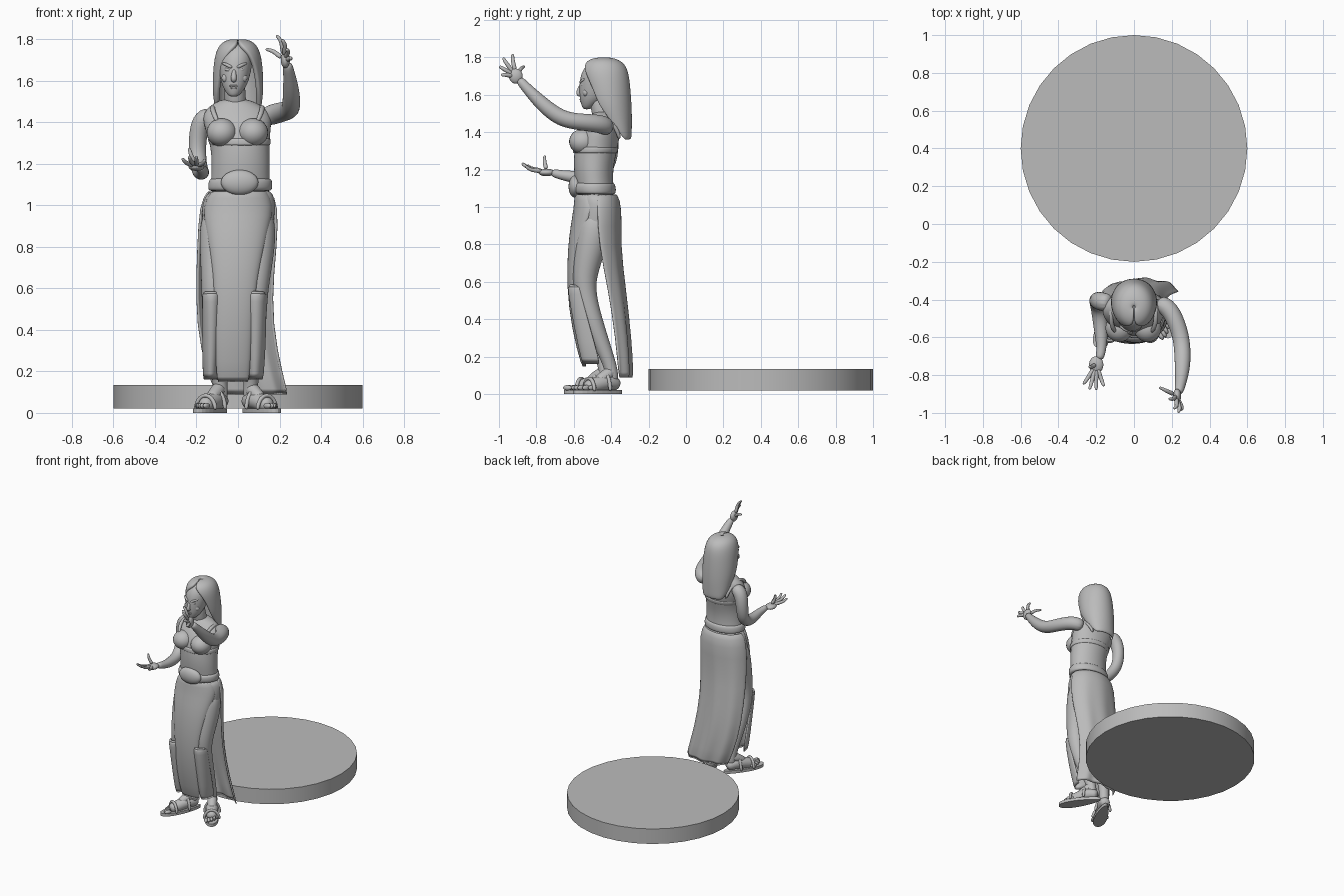
import bpy, bmesh, math
from math import sin, cos, pi, radians
from mathutils import Vector, Matrix

if "Cube" in bpy.data.objects:
    bpy.data.objects.remove(bpy.data.objects["Cube"])

stone = bpy.data.materials.new("plain grey")
stone.use_nodes = True
grey = (.5, .5, .5, 1)
stone.diffuse_color = grey
stone.node_tree.nodes["Principled BSDF"].inputs["Base Color"].default_value = grey


def finish(name, bm, level=0, thick=0, smooth=True):
    """Turn a bmesh into a named, shaded object."""
    bmesh.ops.recalc_face_normals(bm, faces=bm.faces)
    mesh = bpy.data.meshes.new(name)
    bm.to_mesh(mesh)
    bm.free()
    mesh.materials.append(stone)
    for face in mesh.polygons:
        face.use_smooth = smooth
    obj = bpy.data.objects.new(name, mesh)
    bpy.context.scene.collection.objects.link(obj)
    if thick:
        shell = obj.modifiers.new("Thickness", 'SOLIDIFY')
        shell.thickness = thick
        shell.offset = 0
    if level:
        rounding = obj.modifiers.new("Rounding", 'SUBSURF')
        rounding.levels = rounding.render_levels = level
    return obj


def loft(name, rings, closed=True, level=2, thick=0, smooth=True):
    """Skin a row of point rings; closed rings also get end caps."""
    bm = bmesh.new()
    rows = [[bm.verts.new(p) for p in ring] for ring in rings]
    count = len(rows[0])
    for low, high in zip(rows, rows[1:]):
        for i in range(count if closed else count - 1):
            j = (i + 1) % count
            bm.faces.new((low[i], low[j], high[j], high[i]))
    if closed:
        bm.faces.new(rows[0])
        bm.faces.new(rows[-1])
    return finish(name, bm, level, thick, smooth)


def body(name, sections, sides=20):
    """Stack of level ellipses: z, centre x, centre y, half width, half depth."""
    turn = [2 * pi * i / sides for i in range(sides)]
    return loft(name, [[(cx + rx * cos(a), cy + ry * sin(a), z) for a in turn]
                       for z, cx, cy, rx, ry in sections])


def tube(name, points, sides=12, level=2):
    """Round limb through points: x, y, z, radius."""
    path = [Vector(p[:3]) for p in points]
    side = Vector((.3, .2, 1)).cross(path[1] - path[0]).normalized()
    rings = []
    for i, centre in enumerate(path):
        along = (path[min(i + 1, len(path) - 1)] - path[max(i - 1, 0)]).normalized()
        side = (side - along * side.dot(along)).normalized()
        other = along.cross(side)
        turn = [2 * pi * k / sides for k in range(sides)]
        rings.append([centre + points[i][3] * (side * cos(a) + other * sin(a)) for a in turn])
    return loft(name, rings, level=level)


def blob(name, centre, radii, tilt=(0, 0, 0)):
    bm = bmesh.new()
    bmesh.ops.create_uvsphere(bm, u_segments=24, v_segments=16, radius=1)
    obj = finish(name, bm)
    obj.location, obj.scale = centre, radii
    obj.rotation_euler = [radians(t) for t in tilt]
    return obj


def sheet(name, rows, fold=0, columns=24):
    """Hanging cloth: z, left x, right x, middle y, depth of the wrap."""
    rings = []
    for z, x0, x1, y, depth in rows:
        ring = []
        for i in range(columns + 1):
            a = pi * (i / columns - .5)
            ripple = fold * (1.1 - z) * cos(a * 8)
            ring.append(((x0 + x1) / 2 + (x1 - x0) / 2 * sin(a),
                         y + depth * (1 - cos(a)) + ripple, z))
        rings.append(ring)
    return loft(name, rings, closed=False, level=1, thick=.014)


# Round base
bpy.ops.mesh.primitive_cylinder_add(vertices=32, radius=.6, depth=.115, location=(0, .4, .0775))
base = bpy.context.object
base.name = "round_base"
base.data.materials.append(stone)
bpy.ops.object.shade_smooth_by_angle(angle=radians(30))

# Torso, neck and hips
body("torso", [(1.05, .01, -.48, .15, .1), (1.12, .012, -.49, .142, .102),
               (1.2, .013, -.495, .142, .106), (1.28, .01, -.487, .142, .114),
               (1.36, 0, -.472, .158, .118), (1.43, -.005, -.455, .172, .1),
               (1.48, -.01, -.44, .13, .075), (1.515, -.015, -.445, .055, .05)])
tube("neck", [(-.01, -.435, 1.45, .058), (-.015, -.46, 1.53, .052), (-.015, -.47, 1.61, .052)])
body("hips", [(1.09, .015, -.485, .145, .1), (1.02, .005, -.465, .178, .118),
              (.95, 0, -.475, .178, .122), (.85, 0, -.485, .165, .115), (.74, 0, -.49, .13, .1)])

# Top with cups, straps and a back band
for side, x in (("right", -.078), ("left", .072)):
    s = -1 if x < 0 else 1
    blob(side + "_bust", (x, -.55, 1.35), (.073, .075, .068))
    tube(side + "_strap", [(x + s * .02, -.575, 1.4, .013), (x + s * .045, -.53, 1.455, .013),
                           (x + s * .045, -.45, 1.483, .013), (x + s * .03, -.37, 1.43, .013),
                           (x + s * .01, -.355, 1.36, .012)], 8)
body("chest_band", [(1.285, .01, -.487, .143, .115), (1.292, .01, -.486, .149, .121),
                    (1.318, .006, -.482, .155, .123), (1.325, .005, -.482, .15, .117)])

# Belt with a broad front plate
body("belt", [(1.065, .01, -.485, .145, .1), (1.075, .01, -.49, .158, .118),
              (1.12, .012, -.492, .156, .118), (1.135, .012, -.492, .14, .1)])
blob("belt_plate", (.008, -.592, 1.11), (.09, .036, .06))

# Head and face
body("head", [(1.522, -.022, -.53, .018, .018), (1.54, -.02, -.522, .037, .036),
              (1.575, -.017, -.5, .06, .068), (1.62, -.015, -.487, .073, .084),
              (1.67, -.012, -.48, .08, .09), (1.72, -.008, -.47, .08, .09),
              (1.765, 0, -.455, .062, .075), (1.78, 0, -.45, .03, .04)])
tube("nose", [(-.018, -.56, 1.655, .009), (-.02, -.57, 1.63, .012),
              (-.021, -.577, 1.607, .016), (-.02, -.562, 1.594, .012)], 10)
blob("upper_lip", (-.02, -.557, 1.575), (.023, .012, .006))
blob("lower_lip", (-.02, -.555, 1.564), (.018, .012, .007))
for side, s in (("right", -1), ("left", 1)):
    blob(side + "_eye", (-.017 + s * .033, -.552, 1.652), (.017, .01, .008), (0, -s * 14, s * 18))
    tube(side + "_brow", [(-.017 + s * .01, -.566, 1.662, .009), (-.017 + s * .035, -.56, 1.675, .009),
                          (-.017 + s * .06, -.537, 1.685, .007)], 8)
    blob(side + "_cheek", (-.017 + s * .04, -.535, 1.612), (.022, .018, .022))

# Long hair open around the face: z, centre y, half width, half depth, opening
hair = [(1.79, -.44, .004, .004, 0), (1.786, -.44, .05, .055, 0), (1.765, -.44, .082, .098, 4),
        (1.725, -.438, .1, .118, 32), (1.65, -.425, .109, .115, 48), (1.55, -.41, .112, .107, 58),
        (1.48, -.385, .102, .084, 70), (1.41, -.36, .09, .058, 85), (1.36, -.325, .065, .022, 90)]
locks = []
for z, cy, rx, ry, gap in hair:
    start = radians(gap) - pi / 2
    sweep = 2 * pi - 2 * radians(gap)
    locks.append([(rx * cos(start + sweep * i / 28), cy + ry * sin(start + sweep * i / 28), z)
                  for i in range(29)])
loft("long_hair", locks, closed=False, thick=.024)

# Arms
tube("left_arm", [(.12, -.415, 1.42, .05), (.19, -.44, 1.445, .052), (.245, -.57, 1.455, .046),
                  (.258, -.67, 1.47, .046), (.257, -.77, 1.55, .042), (.245, -.86, 1.645, .027),
                  (.235, -.895, 1.685, .025)])
tube("right_arm", [(-.12, -.42, 1.44, .05), (-.182, -.41, 1.41, .052), (-.198, -.4, 1.3, .044),
                   (-.192, -.42, 1.2, .042), (-.18, -.5, 1.155, .042), (-.172, -.6, 1.16, .035),
                   (-.172, -.67, 1.172, .025), (-.185, -.72, 1.185, .024)])


# Hands: the first tip is the thumb
def hand(side, palm, size, tips, bend):
    palm, bend = Vector(palm), Vector(bend)
    blob(side + "_palm", palm, size)
    for name, tip in zip(("thumb", "index", "middle", "ring", "little"), tips):
        reach = Vector(tip) - palm
        stations = [(.2, 0, .013), (.5, .6, .0125), (.75, 1, .011), (.95, .4, .009), (1.02, 0, .006)]
        tube(side + "_" + name + "_finger",
             [(*(palm + reach * t + bend * b), r) for t, b, r in stations], 8)


hand("left", (.228, -.91, 1.7), (.022, .037, .04),
     [(.135, -.865, 1.75), (.185, -.925, 1.815), (.21, -.975, 1.795),
      (.232, -.995, 1.75), (.248, -.985, 1.705)], (.012, -.006, .004))
hand("right", (-.2, -.745, 1.185), (.038, .045, .02),
     [(-.235, -.755, 1.275), (-.267, -.845, 1.225), (-.235, -.872, 1.235),
      (-.2, -.875, 1.235), (-.16, -.855, 1.22)], (0, -.004, -.012))

# Legs
tube("left_leg", [(.09, -.48, .98, .085), (.097, -.495, .85, .092), (.09, -.53, .7, .076),
                  (.082, -.55, .57, .062), (.08, -.505, .4, .058), (.068, -.43, .22, .04),
                  (.06, -.395, .12, .035), (.06, -.395, .05, .037)])
tube("right_leg", [(-.09, -.48, .98, .085), (-.1, -.495, .85, .092), (-.11, -.53, .7, .072),
                   (-.118, -.55, .57, .06), (-.115, -.51, .4, .056), (-.095, -.45, .22, .04),
                   (-.083, -.43, .12, .035), (-.083, -.43, .05, .037)])

# Skirt panels and shin guards
sheet("skirt_front", [(1.07, -.12, .13, -.59, .07), (1, -.165, .17, -.592, .1),
                      (.9, -.152, .145, -.61, .07), (.78, -.127, .115, -.625, .045),
                      (.58, -.106, .076, -.632, .03), (.35, -.106, .06, -.605, .025),
                      (.14, -.096, .048, -.55, .02)])
sheet("skirt_back", [(1.07, -.14, .15, -.375, -.1), (1, -.182, .19, -.347, -.13),
                     (.8, -.19, .182, -.36, -.11), (.55, -.2, .155, -.33, -.09),
                     (.3, -.18, .18, -.303, -.08), (.08, -.1, .24, -.292, -.075)], fold=.008)
for side, inner, outer in (("left", .042, .13), ("right", -.088, -.165)):
    x0, x1 = sorted((inner, outer))
    sheet(side + "_shin_panel", [(.575, x0, x1, -.622, .055), (.56, x0, x1, -.626, .06),
                                 (.4, x0, x1, -.6, .075), (.15, x0, x1 - .012, -.548, .095)])
    knee = [(x0, -.578, .575, .009), (x0 + .02, -.62, .578, .009),
            (x1 - .02, -.62, .578, .009), (x1, -.578, .575, .009)]
    tube(side + "_knee_trim", knee, 8)


# Sandalled feet, drawn along -y from the heel and then turned outward
def foot(side, heel, angle, s):
    parts = []
    outline = []
    for i in range(28):
        a = 2 * pi * i / 28
        width = .045 - .014 * sin(a)
        outline.append((width * cos(a), -.145 + .155 * sin(a)))
    parts.append(loft(side + "_sole", [[(x, y, z) for x, y in outline] for z in (0, .022)],
                      level=0, smooth=False))
    parts.append(tube(side + "_foot", [(0, -.01, .045, .03), (0, -.05, .062, .043), (0, -.11, .062, .046),
                                       (0, -.17, .045, .042), (0, -.23, .035, .034)]))
    parts.append(tube(side + "_instep", [(0, -.045, .13, .036), (0, -.09, .098, .036),
                                         (0, -.16, .062, .03)]))
    for i in range(5):
        x = s * (-.038 + .019 * i)
        parts.append(blob(side + "_toe", (x, -.262 + .006 * i * i * .6, .034),
                          (.013 - .001 * i, .026, .014)))
    for y, high in ((-.2, .085), (-.1, .112)):
        arch = [(.054 * cos(pi * k / 8), y, .015 + (high - .015) * sin(pi * k / 8), .011)
                for k in range(9)]
        parts.append(tube(side + "_sandal_strap", arch, 8))
    move = Matrix.Translation(heel) @ Matrix.Rotation(radians(angle), 4, 'Z')
    for part in parts:
        part.matrix_world = move @ Matrix.LocRotScale(part.location, part.rotation_euler, part.scale)


foot("left", (.03, -.35, 0), 33, 1)
foot("right", (-.062, -.385, 0), -28, -1)
